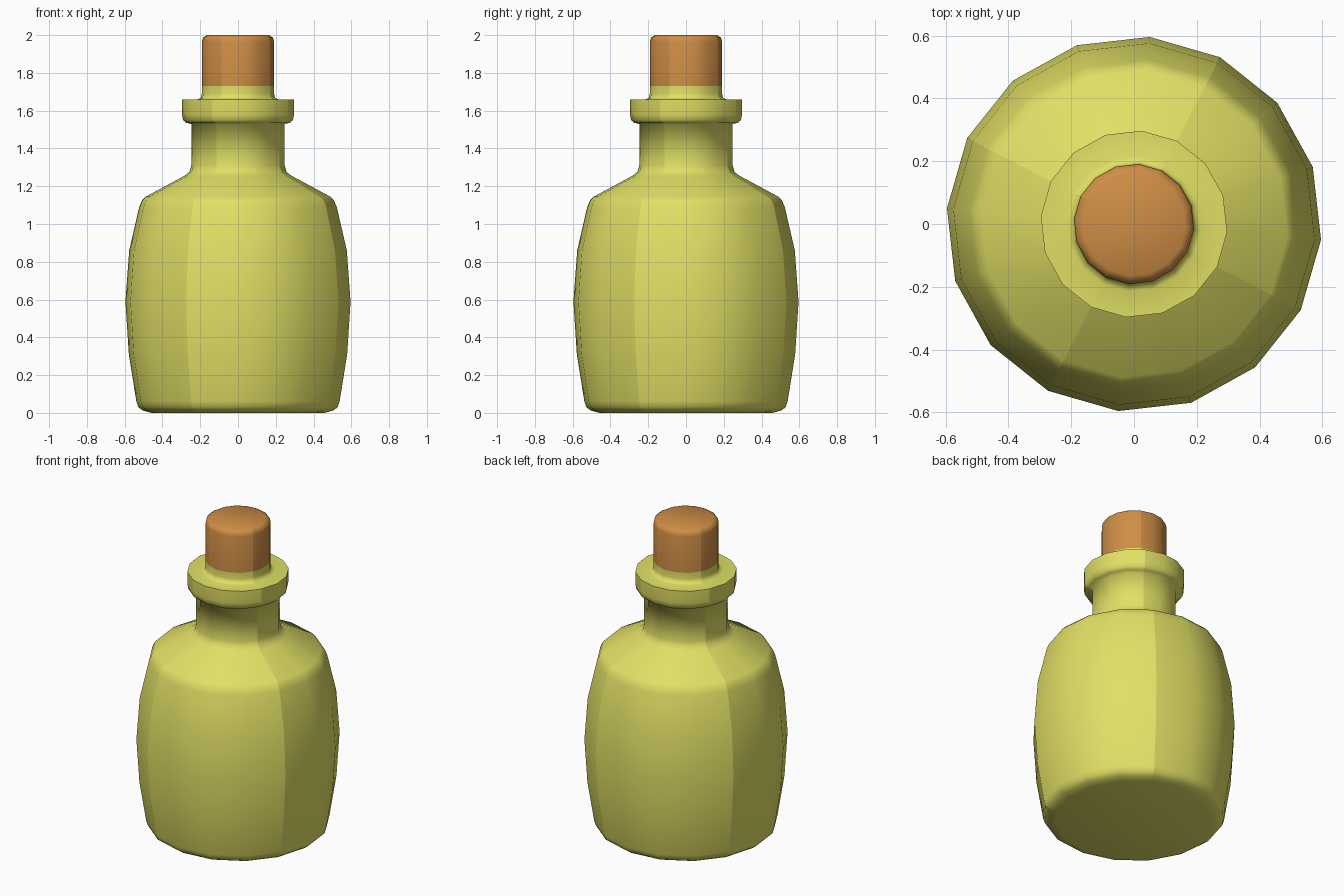
import bpy, bmesh, math

if "Cube" in bpy.data.objects:
    bpy.data.objects.remove(bpy.data.objects["Cube"])

SIDES = 16
OFFSET = math.radians(-4.8)


def material(name, color):
    m = bpy.data.materials.new(name)
    m.diffuse_color = color
    m.use_nodes = True
    m.node_tree.nodes["Principled BSDF"].inputs["Base Color"].default_value = m.diffuse_color
    return m


def lathe(name, profile, mat, sharp_z=(), cap_bottom=False, cap_top=False):
    """Spin an (r, z) profile, bottom to top, into a 16-sided smooth part."""
    bm = bmesh.new()
    rings = []
    for r, z in profile:
        rings.append([bm.verts.new((r * math.cos(OFFSET + math.tau * i / SIDES),
                                    r * math.sin(OFFSET + math.tau * i / SIDES), z))
                      for i in range(SIDES)])
    for a, b in zip(rings, rings[1:]):
        for i in range(SIDES):
            j = (i + 1) % SIDES
            bm.faces.new((a[i], a[j], b[j], b[i]))
    if cap_bottom:
        bm.faces.new(rings[0][::-1])
    if cap_top:
        bm.faces.new(rings[-1])
    for f in bm.faces:
        f.smooth = True
    # four hard vertical seams
    for a, b in zip(rings, rings[1:]):
        for i in range(3, SIDES, 4):
            bm.edges.get((a[i], b[i])).smooth = False
    # hard rims
    for (r, z), ring in zip(profile, rings):
        if (r, z) in sharp_z:
            for i in range(SIDES):
                bm.edges.get((ring[i], ring[(i + 1) % SIDES])).smooth = False
    me = bpy.data.meshes.new(name)
    bm.to_mesh(me)
    bm.free()
    me.materials.append(mat)
    ob = bpy.data.objects.new(name, me)
    bpy.context.collection.objects.link(ob)
    return ob


glass = material("yellow_glass", (0.75, 0.74, 0.13, 1))
wood = material("cork_brown", (0.62, 0.27, 0.06, 1))

# Bottle: base, bulging body, shoulder, neck, lip ring and inner collar
bottle_profile = [
    (0.46, 0.0), (0.505, 0.012), (0.53, 0.03), (0.54, 0.06),
    (0.58, 0.31), (0.598, 0.59), (0.578, 0.86), (0.525, 1.09),
    (0.51, 1.125), (0.49, 1.145),
    (0.285, 1.255), (0.258, 1.275), (0.248, 1.31),
    (0.248, 1.53), (0.275, 1.535), (0.292, 1.55), (0.298, 1.58),
    (0.298, 1.66), (0.215, 1.66), (0.197, 1.668), (0.192, 1.69),
    (0.192, 1.73),
]
lathe("bottle", bottle_profile, glass, sharp_z=[(0.298, 1.66)], cap_bottom=True)

# Cork stopper with a softened top edge
cork_profile = [(0.192, 1.73), (0.192, 1.965), (0.186, 1.987), (0.165, 2.0)]
lathe("cork", cork_profile, wood, cap_top=True)
